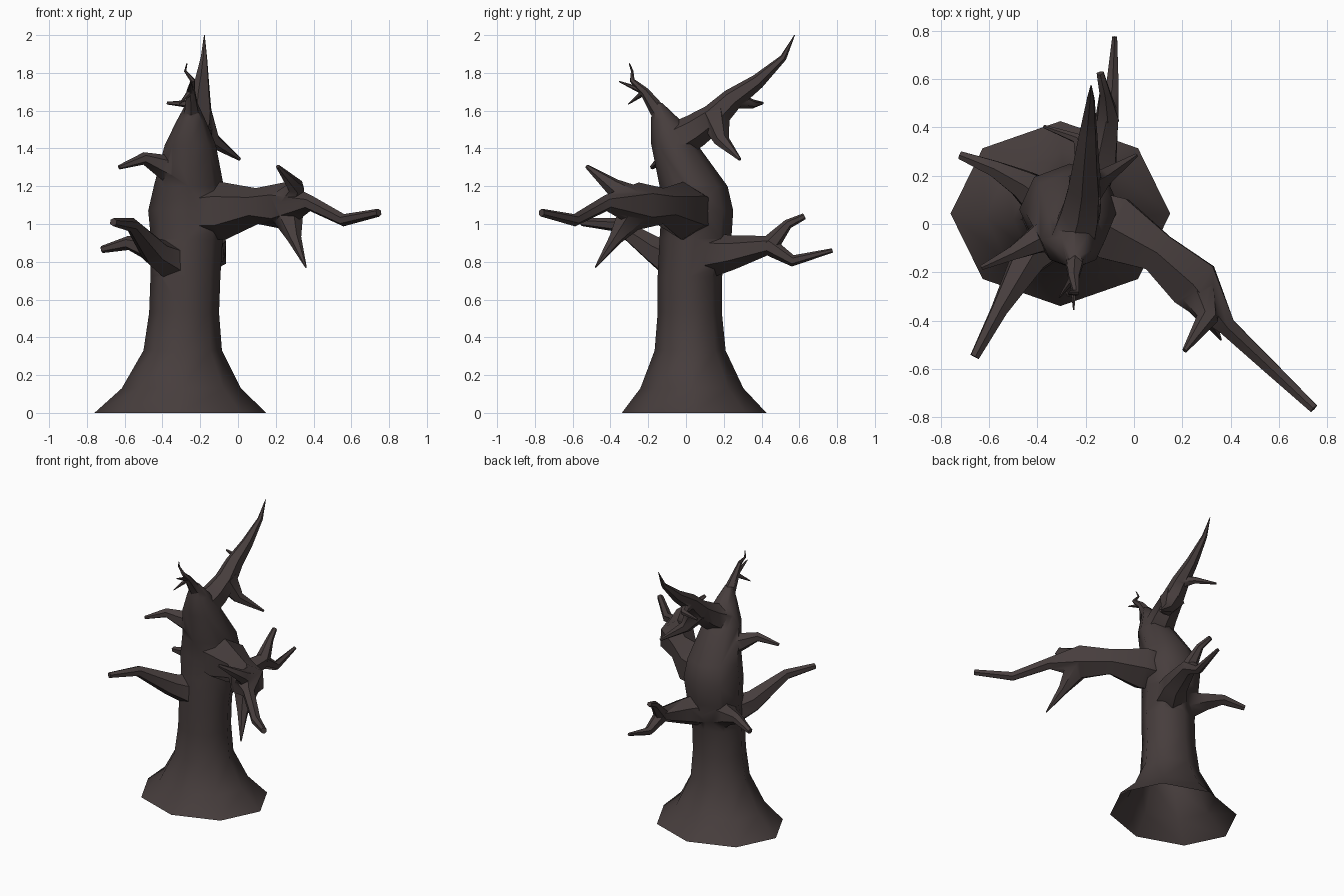
import bpy, bmesh, math
from mathutils import Vector

if "Cube" in bpy.data.objects:
    bpy.data.objects.remove(bpy.data.objects["Cube"])

bark = bpy.data.materials.new("dark_bark")
bark.diffuse_color = (0.062, 0.047, 0.046, 1)
bark.use_nodes = True
bark.node_tree.nodes["Principled BSDF"].inputs["Base Color"].default_value = bark.diffuse_color


def skin(name, rings):
    """Closed tube through a list of equal-sized point rings."""
    bm = bmesh.new()
    vs = [[bm.verts.new(p) for p in ring] for ring in rings]
    n = len(vs[0])
    for a, b in zip(vs, vs[1:]):
        for i in range(n):
            j = (i + 1) % n
            bm.faces.new((a[i], a[j], b[j], b[i]))
    bm.faces.new(vs[0][::-1])
    bm.faces.new(vs[-1])
    bmesh.ops.recalc_face_normals(bm, faces=bm.faces)
    me = bpy.data.meshes.new(name)
    bm.to_mesh(me)
    bm.free()
    me.materials.append(bark)
    ob = bpy.data.objects.new(name, me)
    bpy.context.collection.objects.link(ob)
    return ob


def axis_x(z):
    """The trunk leans slightly to the right as it rises."""
    return -.305 + .037 * z


limbs = []


def limb(name, root, r0, r1, *path, power=1.5, bulge=None):
    """Branch from root through path, thinning from r0 to r1 by length; returns its joints."""
    pts = [Vector(root)] + [Vector(p) for p in path]
    run = [0]
    for a, b in zip(pts, pts[1:]):
        run.append(run[-1] + (b - a).length)
    rings, last, side = [], None, None
    for k, p in enumerate(pts):
        t = Vector()
        if k > 0:
            t += (p - pts[k - 1]).normalized()
        if k < len(pts) - 1:
            t += (pts[k + 1] - p).normalized()
        t.normalize()
        if last is None:
            side = t.cross(Vector((0, 0, 1) if abs(t.z) < .9 else (0, 1, 0))).normalized()
        else:
            side = last.rotation_difference(t) @ side
        last, other = t, t.cross(side)
        r = bulge[k] if bulge else r1 + (r0 - r1) * max(0, 1 - run[k] / run[-1]) ** power
        rings.append([p + 1.06 * r * (math.cos(a) * side + math.sin(a) * other)
                      for a in (math.tau * (i + .5) / 6 for i in range(6))])
    limbs.append(skin(name, rings))
    return pts


# Trunk: eight-sided rings (z, centre y, half width, half depth); the foot flares by a power law
levels = []
for z in (0, .13, .33, .53, .72):
    f = max(0, 1 - z / .55) ** 2.7
    levels.append((z, .02 + .023 * f, .185 + .27 * f, .17 + .213 * f))
levels += [(.92, .05, .19, .19), (1.07, .06, .21, .19), (1.2, .04, .185, .18),
           (1.42, -.062, .135, .122), (1.55, -.108, .075, .078), (1.64, -.15, .03, .025)]
trunk = skin("dead_tree", [[(axis_x(z) + rx * math.cos(a), cy + ry * math.sin(a), z)
                            for a in (math.tau * i / 8 for i in range(8))]
                           for z, cy, rx, ry in levels])

# Heavy arm, swollen at its elbow, with two spikes
arm = limb("heavy_arm", (-.24, .03, 1.06), 0, 0, (-.08, -.02, 1.07), (.1, -.12, 1.095), (.25, -.25, 1.095),
           (.385, -.425, 1.11), (.56, -.59, 1.02), (.745, -.765, 1.06),
           bulge=(.13, .145, .09, .118, .04, .031, .02))
limb("arm_lower_spike", arm[3], .1, .004, (.3, -.375, .92), (.36, -.48, .77))
limb("arm_upper_spike", arm[3], .1, .01, (.305, -.39, 1.2), (.21, -.525, 1.305))

# Side branches
limb("front_left_branch", (axis_x(.76), .02, .76), .12, .02, (-.44, -.15, .85), (-.56, -.36, .995), (-.66, -.55, 1.01))
limb("back_left_branch", (axis_x(.8), .03, .8), .13, .018, (-.47, .17, .87), (-.58, .23, .9), (-.72, .285, .865))
limb("upper_left_branch", (axis_x(1.26), 0, 1.26), .11, .011, (-.41, -.07, 1.31), (-.5, -.12, 1.347), (-.63, -.18, 1.3))

# Back branch with fork
back = limb("back_branch", (axis_x(.84), .03, .83), .14, .011, (-.15, .25, .85), (-.11, .44, .885),
            (-.09, .565, .805), (-.08, .775, .86))
limb("back_fork", back[2], .05, .016, (-.12, .54, 1), (-.14, .625, 1.04))

# Leaning top branch with its spikes
top = limb("top_branch", (axis_x(1.43), -.065, 1.43), .1, .002, (-.22, .05, 1.495), (-.205, .15, 1.565),
           (-.2, .245, 1.66), (-.19, .38, 1.755), (-.18, .515, 1.88), (-.178, .575, 2), power=1)
limb("top_lower_spike", top[2], .08, .008, (-.13, .19, 1.44), (.01, .285, 1.342))
limb("top_twig", top[3], .045, .007, (-.235, .355, 1.635), (-.375, .405, 1.64))

# Crown twigs
crown = limb("crown_twig", (axis_x(1.6), -.15, 1.6), .04, .003, (-.25, -.22, 1.7), (-.24, -.285, 1.76),
             (-.28, -.285, 1.81), (-.27, -.3, 1.85), power=1.2)
limb("crown_front_twig", crown[1], .018, .003, (-.25, -.355, 1.755), power=1)
limb("crown_low_twig", crown[1], .018, .003, (-.31, -.305, 1.635), power=1)

# Fuse the limbs into the trunk
for ob in limbs:
    mod = trunk.modifiers.new(ob.name, 'BOOLEAN')
    mod.operation = 'UNION'
    mod.solver = 'EXACT'
    mod.object = ob
bpy.context.view_layer.update()
fused = bpy.data.meshes.new_from_object(trunk.evaluated_get(bpy.context.evaluated_depsgraph_get()))
trunk.modifiers.clear()
trunk.data = fused
for ob in limbs:
    bpy.data.objects.remove(ob)

# Open, hollow underside
bm = bmesh.new()
bm.from_mesh(fused)
bmesh.ops.delete(bm, geom=[f for f in bm.faces if all(v.co.z < .001 for v in f.verts)], context='FACES')
bm.to_mesh(fused)
bm.free()

bpy.context.view_layer.objects.active = trunk
trunk.select_set(True)
bpy.ops.object.shade_smooth_by_angle(angle=math.radians(50))
